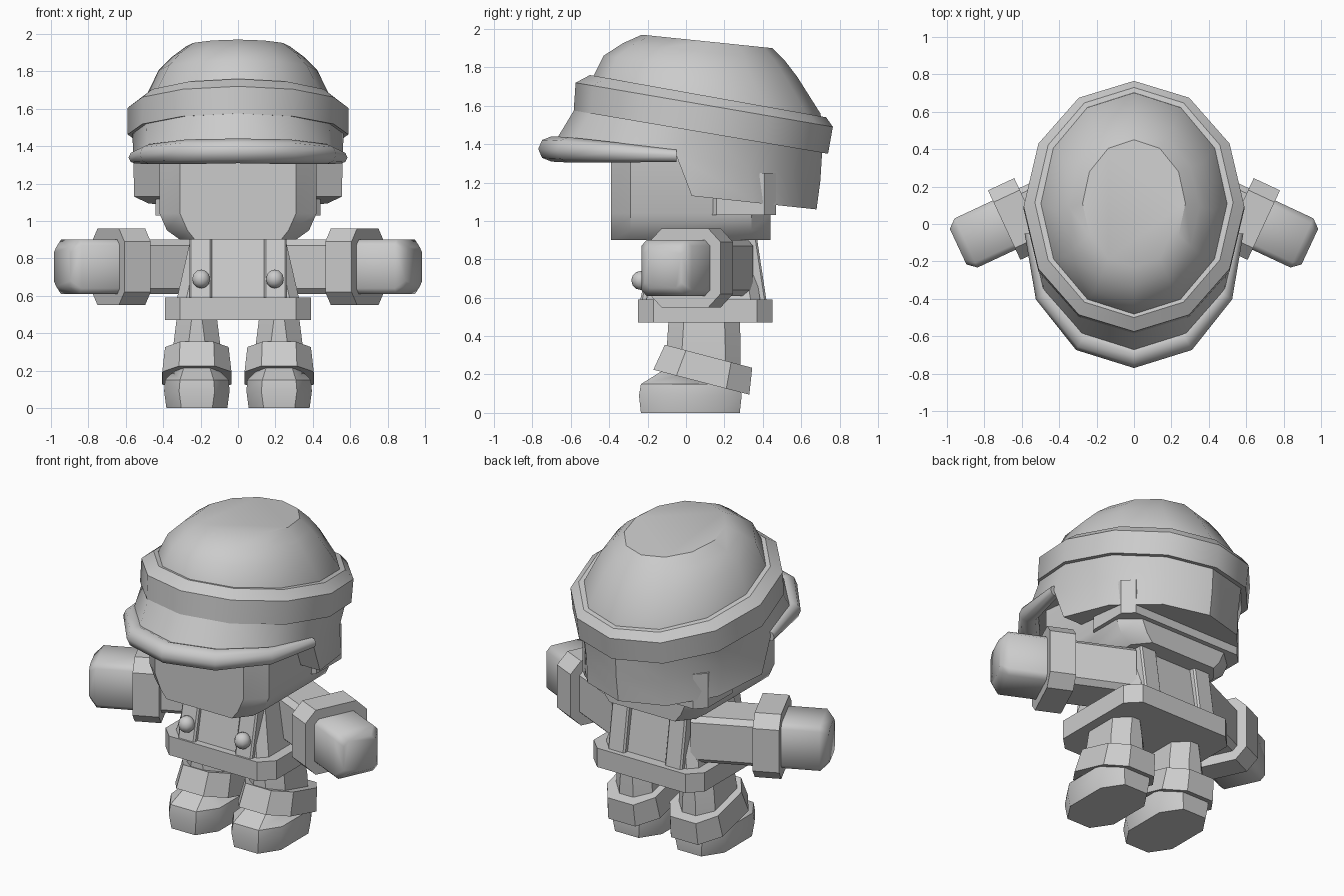
import bpy, bmesh, math
from mathutils import Vector

if "Cube" in bpy.data.objects:
    bpy.data.objects.remove(bpy.data.objects["Cube"])

grey = bpy.data.materials.new("plain grey")
grey.diffuse_color = (0.6, 0.6, 0.6, 1)
grey.use_nodes = True
grey.node_tree.nodes["Principled BSDF"].inputs["Base Color"].default_value = grey.diffuse_color


def finish(name, bm, angle=35):
    bmesh.ops.recalc_face_normals(bm, faces=bm.faces)
    me = bpy.data.meshes.new(name)
    bm.to_mesh(me)
    bm.free()
    me.materials.append(grey)
    ob = bpy.data.objects.new(name, me)
    bpy.context.collection.objects.link(ob)
    bpy.ops.object.select_all(action='DESELECT')
    ob.select_set(True)
    bpy.context.view_layer.objects.active = ob
    bpy.ops.object.shade_smooth_by_angle(angle=math.radians(angle))
    return ob


def loft(name, rings, side=1, angle=35):
    """Skin closed rings of points and cap both ends; side=-1 mirrors in x."""
    bm = bmesh.new()
    vs = [[bm.verts.new((p[0] * side, p[1], p[2])) for p in r] for r in rings]
    n = len(vs[0])
    for a, b in zip(vs, vs[1:]):
        for i in range(n):
            bm.faces.new((a[i], a[(i + 1) % n], b[(i + 1) % n], b[i]))
    bm.faces.new(vs[0])
    bm.faces.new(vs[-1])
    return finish(name, bm, angle)


def oval(front, back, rx, n=12):
    """Tilted oval ring through a front and a back (y, z) point."""
    pts = []
    for i in range(n):
        a = 2 * math.pi * i / n
        k = (1 - math.cos(a)) / 2
        pts.append((rx * math.sin(a), front[0] + (back[0] - front[0]) * k,
                    front[1] + (back[1] - front[1]) * k))
    return pts


def rect(cx, hx, y0, y1, z0, z1=None, chx=0.08, chy=0.08):
    """Rectangle ring with cut corners; height runs from z0 (front) to z1 (back)."""
    z1 = z0 if z1 is None else z1
    xy = [(-hx + chx, y0), (hx - chx, y0), (hx, y0 + chy), (hx, y1 - chy),
          (hx - chx, y1), (-hx + chx, y1), (-hx, y1 - chy), (-hx, y0 + chy)]
    return [(cx + x, y, z0 + (z1 - z0) * (y - y0) / (y1 - y0)) for x, y in xy]


def arm_ring(t, h, ch):
    """Cut-corner square across the arm axis, at distance t from the cuff face."""
    d, p = Vector((0.906, -0.423, 0)), Vector((0.423, 0.906, 0))
    c = Vector((0.694, -0.006, 0.755)) + d * t
    return [c + p * x + Vector((0, 0, y)) for x, y, _ in rect(0, h, -h, h, 0, None, ch, ch)]


# cap dome and band
loft("cap_dome", [oval((-0.50, 1.72), (0.71, 1.50), 0.51),
                  oval((-0.48, 1.76), (0.70, 1.56), 0.495),
                  oval((-0.43, 1.86), (0.58, 1.75), 0.425),
                  oval((-0.33, 1.925), (0.515, 1.835), 0.35),
                  oval((-0.23, 1.97), (0.45, 1.90), 0.275)])
loft("cap_band", [oval((-0.585, 1.575), (0.74, 1.35), 0.59),
                  oval((-0.575, 1.72), (0.765, 1.49), 0.59),
                  oval((-0.50, 1.76), (0.73, 1.54), 0.53)])

# cap wall: sloped front down to the peak, neck guard at the back
bm = bmesh.new()
top = [bm.verts.new(p) for p in oval((-0.575, 1.59), (0.71, 1.37), 0.565)]
mid_pts, low = [], []
for i in range(12):
    a = 2 * math.pi * i / 12
    c = -math.cos(a)
    if c < 0.01:
        mid_pts.append((0.56 * math.sin(a), -0.05 + 0.64 * c, 1.34 - 0.06 * c))
    else:
        mid_pts.append((0.56 * math.sin(a), -0.05 + 0.75 * c, 1.34 - 0.13 * c))
mid = [bm.verts.new(p) for p in mid_pts]
for i in range(3, 10):
    a = 2 * math.pi * i / 12
    c = -math.cos(a)
    low.append(bm.verts.new((0.555 * math.sin(a), 0.03 + 0.65 * c, 1.13 - 0.07 * c)))
for i in range(12):
    j = (i + 1) % 12
    bm.faces.new((top[i], top[j], mid[j], mid[i]))
for i in range(6):
    bm.faces.new((mid[i + 3], mid[i + 4], low[i + 1], low[i]))
bm.faces.new(low)
bm.faces.new((mid[3], low[0], low[6], mid[9]))
bm.faces.new([mid[i] for i in (9, 10, 11, 0, 1, 2, 3)])
bm.faces.new(top)
finish("cap_wall", bm)

# rounded rim of the peak, thinner towards its ends
rim = []
for i in range(-3, 4):
    a = math.radians(30 * i)
    s, c = math.sin(a), math.cos(a)
    k = min(1, 0.5 + 0.6 * c)
    ring = []
    for j in range(8):
        b = 2 * math.pi * j / 8
        r = 0.07 * k * math.cos(b)
        ring.append(((0.55 + r) * s, -0.05 - (0.65 + r) * c,
                     1.34 + 0.035 * c + 0.066 * k * math.sin(b)))
    rim.append(ring)
loft("cap_peak_rim", rim, angle=50)

# head and hair
loft("head", [rect(0, 0.31, -0.39, 0.44, 0.90, None, 0.08, 0.10),
              rect(0, 0.38, -0.39, 0.44, 0.95, None, 0.11, 0.10),
              rect(0, 0.42, -0.39, 0.44, 1.04, None, 0.11, 0.10),
              rect(0, 0.42, -0.39, 0.44, 1.45, None, 0.11, 0.10)])
loft("hair", [rect(0, 0.44, 0.10, 0.47, z, None, 0.06, 0.06) for z in (1.03, 1.25)])

# torso and belt
loft("torso", [rect(0, 0.33, -0.21, 0.39, 0.57, None, 0.05, 0.05),
               rect(0, 0.25, -0.14, 0.33, 0.92, None, 0.05, 0.05)])
loft("belt", [rect(0, 0.39, -0.25, 0.45, z) for z in (0.47, 0.59)])

for side, word in ((1, "right"), (-1, "left")):
    # strap wrapping the torso front and back, with a button
    loft("strap_" + word, [rect(0.20, 0.06, -0.24, 0.42, 0.58, None, 0.01, 0.01),
                           rect(0.20, 0.06, -0.17, 0.37, 0.91, None, 0.01, 0.01)], side)
    bm = bmesh.new()
    bmesh.ops.create_uvsphere(bm, u_segments=10, v_segments=6, radius=0.05)
    bmesh.ops.translate(bm, verts=bm.verts, vec=(0.197 * side, -0.235, 0.69))
    finish("button_" + word, bm, 50)

    # arm, cuff and hand
    loft("arm_" + word, [arm_ring(-0.53, 0.145, 0.03), arm_ring(-0.1, 0.145, 0.03)], side)
    loft("cuff_" + word, [arm_ring(-0.155, 0.205, 0.07), arm_ring(0, 0.205, 0.07)], side)
    loft("hand_" + word, [arm_ring(-0.05, 0.145, 0.03), arm_ring(0.225, 0.145, 0.03),
                          arm_ring(0.272, 0.105, 0.03)], side, 60)

    # leg, boot collar and shoe
    loft("leg_" + word, [rect(0.22, 0.13, -0.10, 0.285, 0.18),
                         rect(0.22, 0.125, -0.10, 0.285, 0.34),
                         rect(0.22, 0.105, -0.09, 0.28, 0.50)], side)
    loft("boot_collar_" + word, [rect(0.22, 0.185, -0.17, 0.33, 0.225, 0.095, 0.09, 0.12),
                                 rect(0.22, 0.17, -0.11, 0.345, 0.355, 0.235, 0.08, 0.11)], side)
    loft("shoe_" + word, [rect(0.22, 0.163, -0.235, 0.28, 0, None, 0.08, 0.12),
                          rect(0.22, 0.175, -0.245, 0.29, 0.09, None, 0.08, 0.12),
                          rect(0.22, 0.17, -0.235, 0.28, 0.15, None, 0.08, 0.12),
                          rect(0.22, 0.13, -0.13, 0.25, 0.215, 0.12, 0.06, 0.09)], side)
